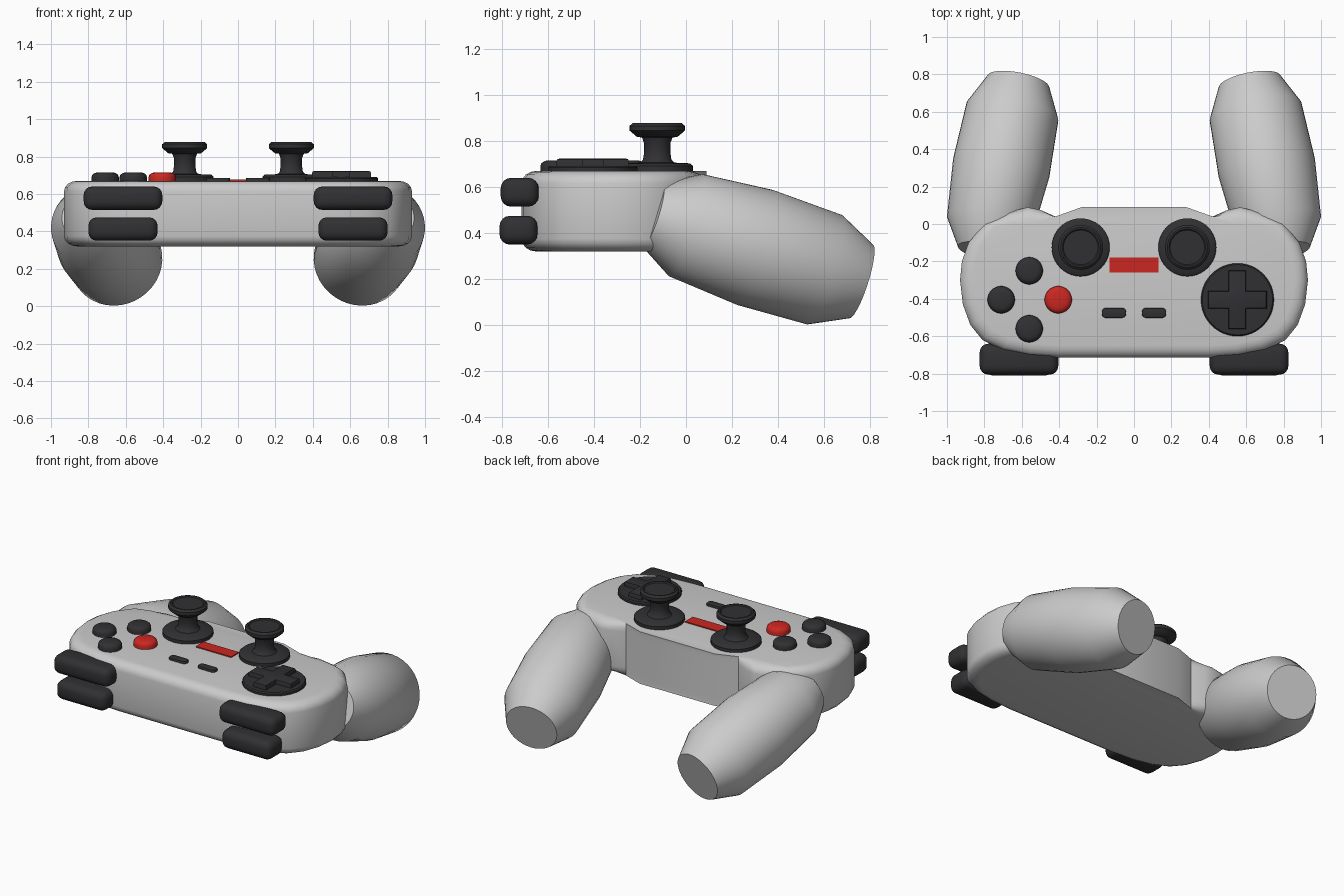
import bpy, bmesh, math
from mathutils import Matrix, Vector

if "Cube" in bpy.data.objects:
    bpy.data.objects.remove(bpy.data.objects["Cube"])


def material(name, rgb):
    m = bpy.data.materials.new(name)
    m.diffuse_color = (*rgb, 1)
    m.use_nodes = True
    m.node_tree.nodes["Principled BSDF"].inputs["Base Color"].default_value = m.diffuse_color
    return m


BLACK = material("dark_rubber", (0.03, 0.03, 0.033))
RED = material("red_plastic", (0.6, 0.02, 0.015))


def finish(name, bm, mat=None, angle=40):
    bmesh.ops.recalc_face_normals(bm, faces=bm.faces)
    me = bpy.data.meshes.new(name)
    bm.to_mesh(me)
    bm.free()
    me.shade_smooth()
    me.set_sharp_from_angle(angle=math.radians(angle))
    if mat:
        me.materials.append(mat)
    ob = bpy.data.objects.new(name, me)
    bpy.context.collection.objects.link(ob)
    return ob


def loft(name, rings, mat=None, angle=40):
    """Closed skin through a stack of equal-length point rings."""
    bm = bmesh.new()
    rows = [[bm.verts.new(p) for p in r] for r in rings]
    n = len(rows[0])
    for a, b in zip(rows, rows[1:]):
        for i in range(n):
            j = (i + 1) % n
            bm.faces.new((a[i], a[j], b[j], b[i]))
    bm.faces.new(rows[0])
    bm.faces.new(rows[-1])
    return finish(name, bm, mat, angle)


def lathe(name, profile, mx, mat=None, n=40, angle=40):
    """Profile of (radius, height) turned about the local z axis of mx."""
    rings = [[mx @ Vector((r * math.cos(k * math.tau / n), r * math.sin(k * math.tau / n), h))
              for k in range(n)] for r, h in profile]
    return loft(name, rings, mat, angle)


def box(name, lo, hi, mat, bevel=0.0, edge_filter=None, rim=0.0):
    bm = bmesh.new()
    bmesh.ops.create_cube(bm, size=1)
    for v in bm.verts:
        v.co = [(l + h) / 2 + c * (h - l) for l, h, c in zip(lo, hi, v.co)]
    if edge_filter:
        edges = [e for e in bm.edges if edge_filter(e)]
    else:
        edges = bm.edges[:]
    if bevel:
        bmesh.ops.bevel(bm, geom=edges, offset=bevel, segments=4, profile=0.5, affect='EDGES')
    if rim:
        top = [e for e in bm.edges if all(abs(v.co.z - hi[2]) < 1e-5 for v in e.verts)]
        bmesh.ops.bevel(bm, geom=top, offset=rim, segments=2, profile=0.5, affect='EDGES')
    return finish(name, bm, mat)


# Main shell: widest outline blended into the inset top and bottom outlines
outer = [(0.28, 0.088), (0.42, 0.04), (0.50, 0.075), (0.57, 0.09), (0.68, 0.06), (0.80, 0.0),
         (0.885, -0.10), (0.92, -0.20), (0.93, -0.30), (0.915, -0.43), (0.875, -0.54),
         (0.81, -0.62), (0.70, -0.675), (0.56, -0.705), (0.40, -0.715)]
inner = [(0.28, 0.09), (0.42, 0.04), (0.49, 0.014), (0.54, 0.0), (0.65, 0.0), (0.74, -0.01),
         (0.82, -0.12), (0.85, -0.21), (0.86, -0.30), (0.845, -0.41), (0.81, -0.50),
         (0.75, -0.57), (0.66, -0.615), (0.54, -0.64), (0.40, -0.65)]


def shell_ring(t, z):
    half = [(a[0] + (b[0] - a[0]) * t, a[1] + (b[1] - a[1]) * t) for a, b in zip(outer, inner)]
    return [(x, y, z) for x, y in half] + [(-x, y, z) for x, y in reversed(half)]


arc = [math.radians(a) for a in (0, 22.5, 45, 67.5, 90)]
rings = [shell_ring(1 - math.cos(a), 0.375 - 0.055 * math.sin(a)) for a in reversed(arc)]
rings += [shell_ring(1 - math.cos(a), 0.615 + 0.055 * math.sin(a)) for a in arc]
loft("body_shell", rings)

# Tapered grips, shoulder buttons and thumb sticks on both sides
for s, side in ((-1, "left"), (1, "right")):
    axis = Vector((-0.2 * s, 1, -0.32))
    mx = Matrix.Translation((0.799 * s, -0.145, 0.48)) @ axis.to_track_quat('Z', 'Y').to_matrix().to_4x4()
    stations = [(-0.145, 0.145), (0.0, 0.234), (0.30, 0.262), (0.60, 0.25), (0.76, 0.168)]
    lathe(f"grip_{side}", [(r, (y + 0.145) * axis.length) for y, r in stations], mx)

    for name, x0, x1, z0, z1 in (("bumper", 0.405, 0.825, 0.515, 0.64),
                                 ("trigger", 0.43, 0.80, 0.35, 0.475)):
        xs = sorted((x0 * s, x1 * s))
        y0 = -0.805 if name == "bumper" else -0.81
        box(f"{name}_{side}", (xs[0], y0, z0), (xs[1], y0 + 0.165, z1), BLACK, 0.045)

    stick = [(0.155, 0.655), (0.155, 0.692), (0.142, 0.703), (0.075, 0.706), (0.062, 0.718),
             (0.057, 0.75), (0.057, 0.79), (0.066, 0.815), (0.088, 0.818), (0.12, 0.845),
             (0.12, 0.866), (0.107, 0.878), (0.098, 0.878), (0.092, 0.872)]
    lathe(f"thumb_stick_{side}", stick, Matrix.Translation((0.285 * s, -0.125, 0)), BLACK)

    # Small pill buttons
    box(f"menu_button_{side}", (0.107 * s - 0.065, -0.502, 0.655), (0.107 * s + 0.065, -0.449, 0.686),
        BLACK, 0.022, lambda e: abs(e.verts[0].co.z - e.verts[1].co.z) > 0.01, 0.006)

# Four round action buttons
cap = [(0.073, 0.655), (0.073, 0.69), (0.069, 0.702), (0.058, 0.711), (0.042, 0.716)]
for name, x, y, mat in (("back", -0.56, -0.25, BLACK), ("outer", -0.71, -0.405, BLACK),
                        ("inner", -0.405, -0.405, RED), ("front", -0.56, -0.56, BLACK)):
    lathe(f"action_button_{name}", cap, Matrix.Translation((x, y, 0)), mat, 32)

# Direction pad: disc and raised cross
centre = Matrix.Translation((0.553, -0.405, 0))
lathe("direction_pad_disc", [(0.195, 0.655), (0.195, 0.684), (0.188, 0.692)], centre, BLACK, 48)
w, l = 0.047, 0.157
quarter = [(w, w), (w, l), (-w, l)]
outline = []
for k in range(4):
    rot = Matrix.Rotation(k * math.pi / 2, 2)
    outline += [rot @ Vector(p) for p in quarter[:2]] + [rot @ Vector(quarter[2])]
bm = bmesh.new()
face = bm.faces.new([bm.verts.new(centre @ Vector((p.x, p.y, 0.67))) for p in outline])
up = bmesh.ops.extrude_face_region(bm, geom=[face])["geom"]
for v in up:
    if isinstance(v, bmesh.types.BMVert):
        v.co.z = 0.723
rim = [e for e in bm.edges if all(v.co.z > 0.72 for v in e.verts)]
bmesh.ops.recalc_face_normals(bm, faces=bm.faces)
bmesh.ops.bevel(bm, geom=rim, offset=0.01, segments=2, profile=0.5, affect='EDGES')
finish("direction_pad_cross", bm, BLACK)

# Red indicator bar
box("indicator_bar", (-0.132, -0.26, 0.655), (0.132, -0.178, 0.677), RED)
